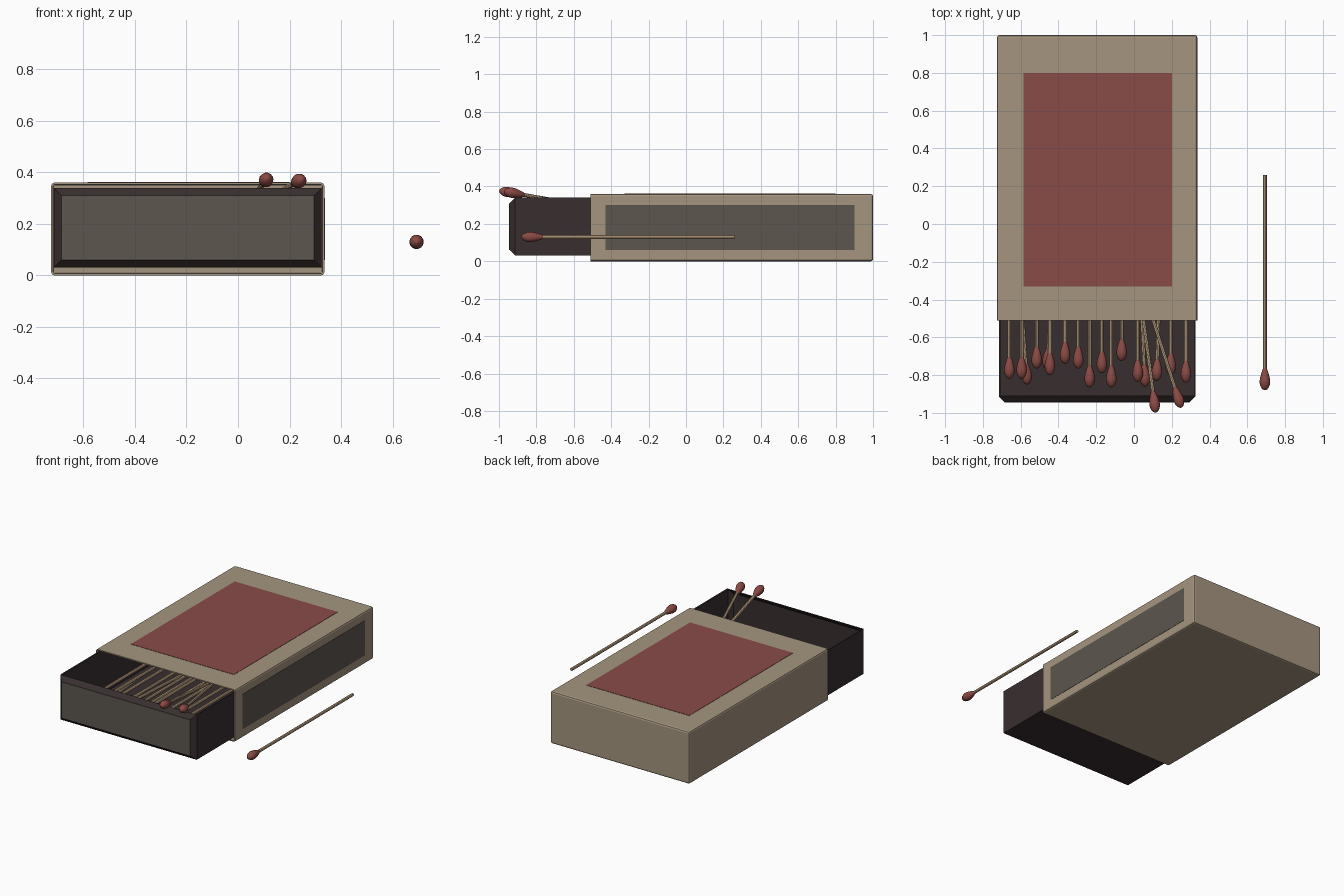
import bpy, bmesh, math, random
from mathutils import Vector

if "Cube" in bpy.data.objects:
    bpy.data.objects.remove(bpy.data.objects["Cube"])

random.seed(4)


def mat(name, r, g, b):
    lin = [((c / 255 + 0.055) / 1.055) ** 2.4 for c in (r, g, b)]
    m = bpy.data.materials.new(name)
    m.diffuse_color = (*lin, 1)
    m.use_nodes = True
    m.node_tree.nodes["Principled BSDF"].inputs["Base Color"].default_value = m.diffuse_color
    return m


CARD = mat("beige card", 165, 149, 127)
RED = mat("label red", 136, 76, 72)
GREY = mat("striker grey", 93, 86, 79)
DARK = mat("dark tray card", 56, 46, 47)
WOOD = mat("match wood", 198, 170, 137)
HEAD = mat("match head red", 138, 74, 68)


def add_object(name, bm, *mats):
    me = bpy.data.meshes.new(name)
    bm.to_mesh(me)
    bm.free()
    for m in mats:
        me.materials.append(m)
    ob = bpy.data.objects.new(name, me)
    bpy.context.collection.objects.link(ob)
    return ob


def box_bm(lo, hi):
    bm = bmesh.new()
    bmesh.ops.create_cube(bm, size=1)
    for v in bm.verts:
        v.co = [(a + b) / 2 + c * (b - a) for a, b, c in zip(lo, hi, v.co)]
    return bm


def open_side(bm, direction):
    # remove the large face that points in the given direction
    faces = [f for f in bm.faces if f.normal.dot(Vector(direction)) > 0.99]
    bmesh.ops.delete(bm, geom=faces, context='FACES')


def thicken(ob, t):
    m = ob.modifiers.new("wall", 'SOLIDIFY')
    m.thickness = t
    m.offset = -1


# sleeve: rounded long edges, closed back, open front
bm = box_bm((-0.725, -0.51, 0), (0.335, 1.0, 0.36))
edges = [e for e in bm.edges if not all(v.co.y < 0 for v in e.verts)]
bmesh.ops.bevel(bm, geom=edges, offset=0.012, segments=2, profile=0.5, affect='EDGES')
bm.normal_update()
open_side(bm, (0, -1, 0))
thicken(add_object("sleeve", bm, CARD), 0.008)

# printed panels on the top and the right side
add_object("top_label", box_bm((-0.585, -0.33, 0.358), (0.20, 0.80, 0.362)), RED)
add_object("striker_strip", box_bm((0.333, -0.43, 0.06), (0.337, 0.90, 0.30)), GREY)

# tray: chamfered front, open top
bm = box_bm((-0.715, -0.943, 0.03), (0.325, 0.56, 0.34))
edges = [e for e in bm.edges if all(v.co.y < 0 for v in e.verts)]
bmesh.ops.bevel(bm, geom=edges, offset=0.03, segments=1, affect='EDGES')
bm.normal_update()
open_side(bm, (0, 0, 1))
thicken(add_object("tray", bm, DARK), 0.01)
add_object("tray_front_panel", box_bm((-0.685, -0.946, 0.06), (0.295, -0.942, 0.31)), GREY)


# one match: tip at the origin, stick running along +y
def lathe(bm, profile, sides, index):
    rings = [[bm.verts.new((r * math.cos(2 * math.pi * i / sides), y,
                            r * math.sin(2 * math.pi * i / sides)))
              for i in range(sides)] for y, r in profile]
    faces = [bm.faces.new(rings[0]), bm.faces.new(rings[-1])]
    for a, b in zip(rings, rings[1:]):
        for i in range(sides):
            j = (i + 1) % sides
            faces.append(bm.faces.new((a[i], a[j], b[j], b[i])))
    for f in faces:
        f.material_index = index
        f.smooth = len(f.verts) == 4 and index == 1


bm = bmesh.new()
lathe(bm, [(0.09, 0.01), (1.14, 0.01)], 8, 0)
lathe(bm, [(0, 0.004), (0.005, 0.013), (0.016, 0.021), (0.032, 0.027), (0.048, 0.028),
           (0.068, 0.025), (0.09, 0.019), (0.108, 0.013), (0.118, 0.008)], 14, 1)
bmesh.ops.recalc_face_normals(bm, faces=bm.faces[:])
loose = add_object("loose_match", bm, WOOD, HEAD)
loose.location = (0.693, -0.88, 0.13)


def place_match(name, tip, yaw=0.0, pitch=0.0):
    ob = bpy.data.objects.new(name, loose.data)
    ob.location = tip
    ob.rotation_euler = (pitch, 0, yaw)
    bpy.context.collection.objects.link(ob)


# matches lying in the tray: (x, y) of each tip
tips = [(-0.66, -0.82), (-0.595, -0.82), (-0.565, -0.85), (-0.515, -0.765),
        (-0.445, -0.80), (-0.46, -0.77), (-0.365, -0.74), (-0.295, -0.765),
        (-0.235, -0.865), (-0.17, -0.79), (-0.12, -0.865), (-0.065, -0.725),
        (0.02, -0.835), (0.06, -0.86), (0.12, -0.83), (0.195, -0.80), (0.275, -0.84)]
slanted = {2: 0.07, 5: -0.06, 13: 0.05, 14: -0.03}
for n, (x, y) in enumerate(tips):
    z = 0.075 if n in slanted else random.uniform(0.09, 0.14)
    place_match(f"tray_match_{n + 1}", (x, y, z), slanted.get(n, 0))

# two matches sticking up over the front edge
place_match("raised_match_1", (0.115, -0.998, 0.378), 0.13, -0.17)
place_match("raised_match_2", (0.25, -0.972, 0.374), 0.31, -0.17)
